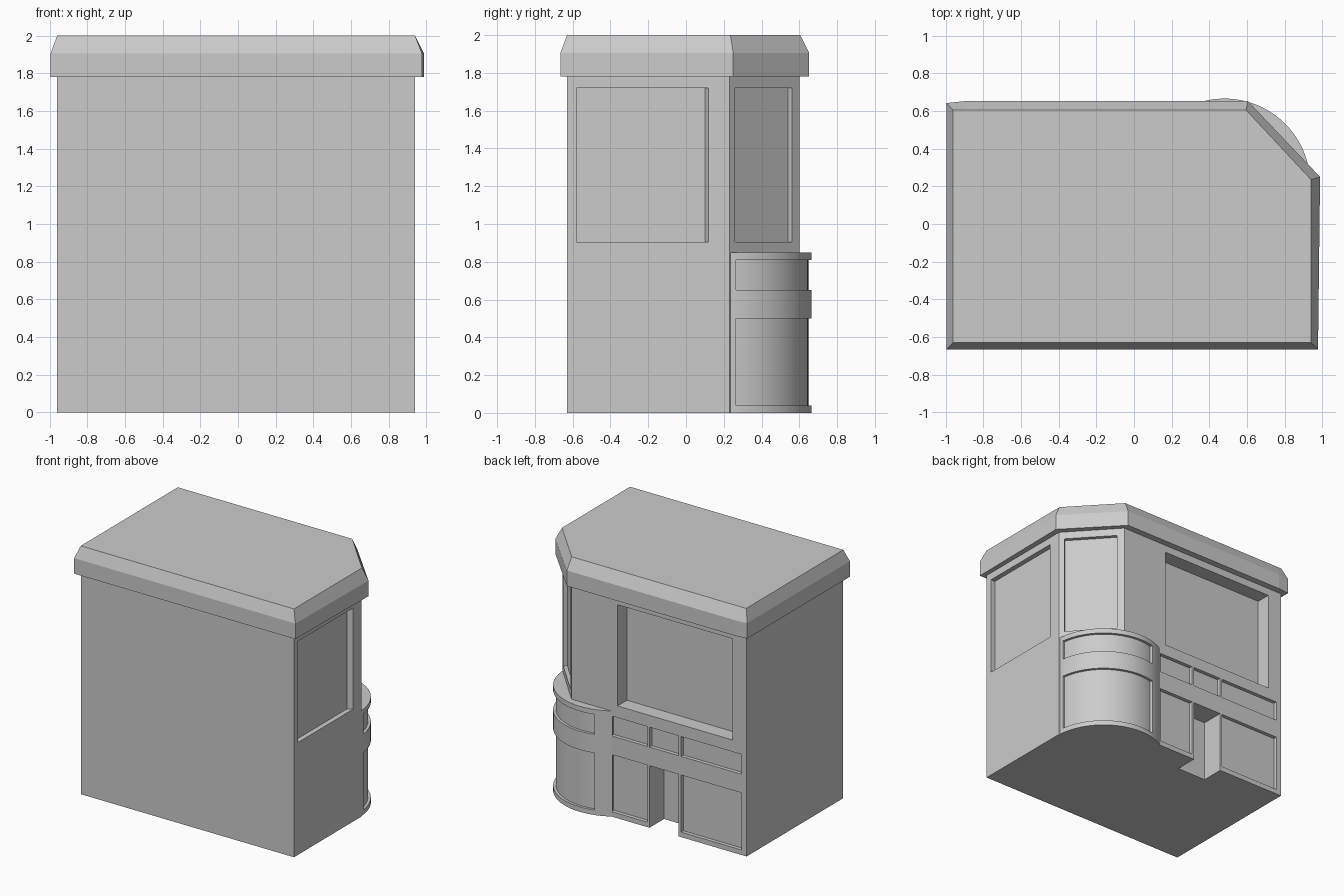
import bpy, bmesh
from math import sin, cos, radians
from mathutils import Vector

if "Cube" in bpy.data.objects:
    bpy.data.objects.remove(bpy.data.objects["Cube"])


def loft(name, layers):
    """Solid through stacked plan outlines [(points, z), ...]."""
    bm = bmesh.new()
    rings = [[bm.verts.new((x, y, z)) for x, y in pts] for pts, z in layers]
    n = len(rings[0])
    bm.faces.new(rings[0][::-1])
    bm.faces.new(rings[-1])
    for a, b in zip(rings, rings[1:]):
        for i in range(n):
            j = (i + 1) % n
            bm.faces.new((a[i], a[j], b[j], b[i]))
    bmesh.ops.recalc_face_normals(bm, faces=bm.faces[:])
    me = bpy.data.meshes.new(name)
    bm.to_mesh(me)
    bm.free()
    ob = bpy.data.objects.new(name, me)
    bpy.context.collection.objects.link(ob)
    return ob


def cut(ob, pts, z0, z1):
    """Remove an upright prism from ob."""
    cutter = loft("cutter", [(pts, z0), (pts, z1)])
    cutter.hide_render = True
    mod = ob.modifiers.new("recess", 'BOOLEAN')
    mod.operation = 'DIFFERENCE'
    mod.solver = 'EXACT'
    mod.object = cutter
    bpy.context.view_layer.objects.active = ob
    bpy.ops.object.modifier_apply(modifier=mod.name)
    bpy.data.objects.remove(cutter)


def slot(p, q, depth):
    """Plan quad along wall segment p-q (outside on the left), sunk by depth."""
    p, q = Vector(p), Vector(q)
    d = (q - p).normalized()
    n = Vector((-d.y, d.x))
    return [tuple(v) for v in (p + n * .02, q + n * .02, q - n * depth, p - n * depth)]


def arc(r, a0, a1, n=28):
    """Points on the bay curve, angle measured from the back direction."""
    out = []
    for i in range(n + 1):
        a = radians(a0 + (a1 - a0) * i / n)
        out.append((.48 + r * sin(a), .21 + r * cos(a)))
    return out


# Main block with its cut-off corner
body = loft("body", [([(-.96, -.63), (.94, -.63), (.94, .23), (.60, .60), (-.96, .60)], z)
                     for z in (0, 1.85)])

# Upper windows: back, corner, right side
WIN = (.905, 1.72)
cut(body, slot((-.835, .60), (.19, .60), .12), *WIN)
cut(body, slot((.637, .56), (.912, .26), .03), *WIN)
cut(body, [(.96, -.58), (.96, .13), (.90, .10), (.90, -.58)], *WIN)

# Lower back panels and doorway
spans = [(-.915, -.375), (-.355, -.095), (-.075, .245)]
for i, (x0, x1) in enumerate(spans):
    cut(body, slot((x0, .60), (x1, .60), .03), .65, .81)
    if i == 1:
        cut(body, slot((x0, .60), (x1, .60), .185), -.05, .50)
    else:
        cut(body, slot((x0, .60), (x1, .60), .03), .04, .50)

# Rounded corner bay with two recessed curved panels
plan = arc(.456, -32, 87) + [(.60, .21), (.48, .30), (.30, .50)]
bay = loft("corner_bay", [(plan, 0), (plan, .85)])
ring = arc(.48, -15, 83) + arc(.435, 83, -15)
for z0, z1 in ((.04, .50), (.65, .81)):
    cut(bay, ring, z0, z1)
bpy.ops.object.select_all(action='DESELECT')
bay.select_set(True)
bpy.context.view_layer.objects.active = bay
bpy.ops.object.shade_smooth_by_angle(angle=radians(30))

# Bevelled roof slab
eave = [(-.995, -.665), (.977, -.665), (.988, .25), (.605, .652), (-.90, .652), (-.995, .642)]
top = [(-.96, -.63), (.94, -.63), (.94, .235), (.595, .605), (-.90, .605), (-.96, .605)]
loft("roof", [(eave, 1.78), (eave, 1.905), (top, 2.0)])
